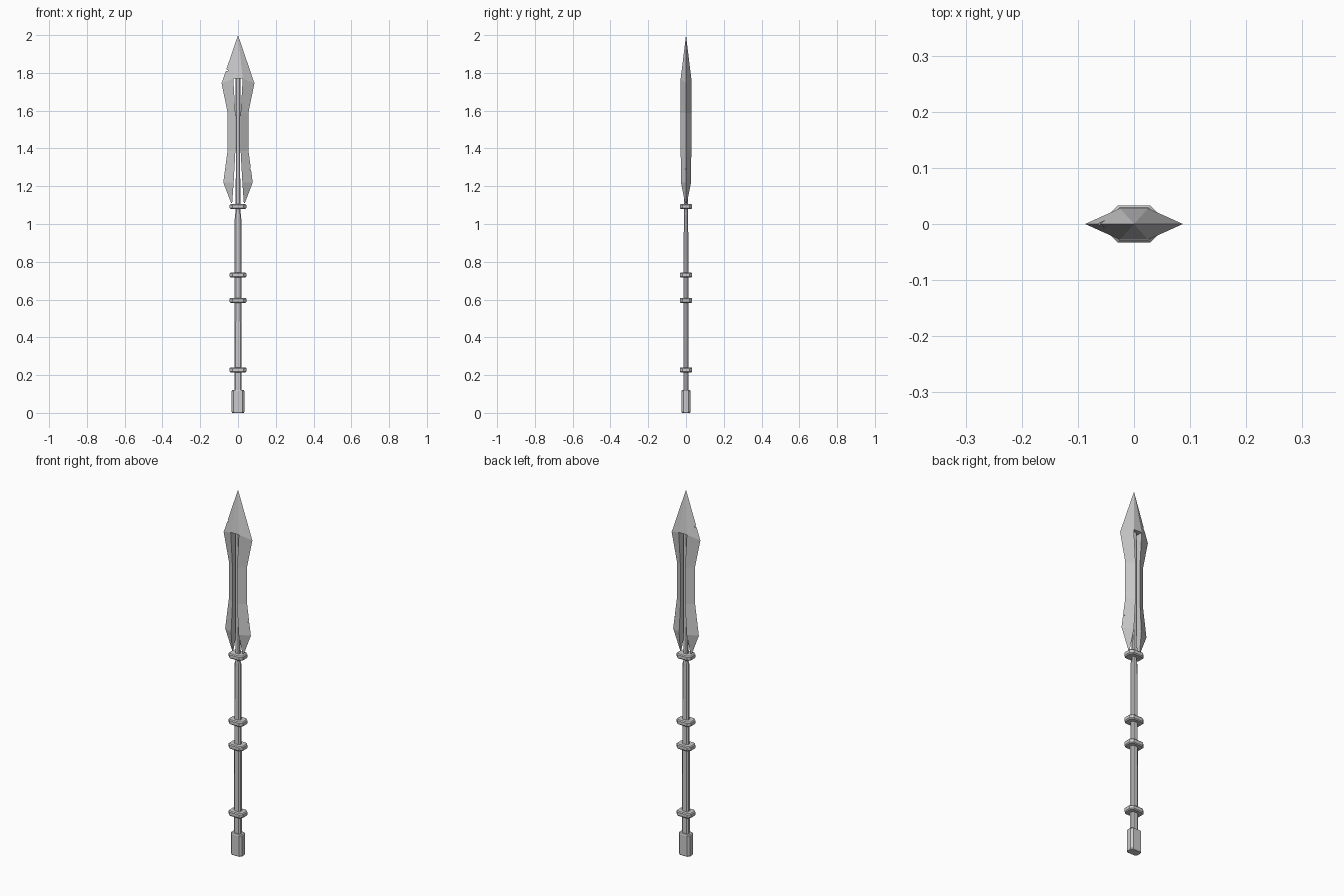
import bpy, bmesh

if "Cube" in bpy.data.objects:
    bpy.data.objects.remove(bpy.data.objects["Cube"])


def make_object(name, bm):
    bmesh.ops.remove_doubles(bm, verts=bm.verts, dist=1e-5)
    bmesh.ops.recalc_face_normals(bm, faces=bm.faces)
    me = bpy.data.meshes.new(name)
    bm.to_mesh(me)
    bm.free()
    ob = bpy.data.objects.new(name, me)
    bpy.context.collection.objects.link(ob)
    return ob


def octagon(x, y, c):
    """Rectangle outline with chamfered corners."""
    return [(x, y - c), (x - c, y), (c - x, y), (-x, y - c),
            (-x, c - y), (c - x, -y), (x - c, -y), (x, c - y)]


def loft(name, levels):
    """Stack chamfered sections: (z, half width, half depth, chamfer)."""
    bm = bmesh.new()
    rings = [[bm.verts.new((px, py, z)) for px, py in octagon(x, y, c)]
             for z, x, y, c in levels]
    for a, b in zip(rings, rings[1:]):
        for i in range(8):
            j = (i + 1) % 8
            bm.faces.new((a[i], a[j], b[j], b[i]))
    bm.faces.new(rings[0])
    bm.faces.new(rings[-1])
    return make_object(name, bm)


# Pommel, shaft and the thin core that runs up inside the blade
loft("pommel", [(0, .031, .021, .010), (.005, .034, .024, .011),
                (.115, .034, .024, .011), (.12, .031, .021, .010)])
loft("shaft", [(.11, .019, .013, .007), (.44, .019, .013, .007),
               (.95, .018, .012, .007), (1.05, .017, .011, .007),
               (1.06, .013, .010, .005)])
loft("blade_core", [(1.05, .013, .010, .005), (1.40, .011, .010, .004),
                    (1.775, .013, .010, .005)])

# Collars
for i, z in enumerate((.228, .596, .730, 1.092)):
    loft(f"collar_{i + 1}", [(z - .013, .039, .029, .013), (z - .008, .044, .033, .015),
                             (z + .008, .044, .033, .015), (z + .013, .039, .029, .013)])

# Blade: two triangular prongs joined by a faceted point
# (outer z, outer x, inner z, inner x, half thickness)
sections = [(1.745, .087, 1.77, .025, .028), (1.59, .055, 1.585, .014, .028),
            (1.39, .055, 1.385, .014, .028), (1.22, .078, 1.22, .023, .027),
            (1.11, .036, 1.11, .031, .005)]
bm = bmesh.new()
tip = bm.verts.new((0, 0, 2))
tops = []
for s in (1, -1):
    rings = [[bm.verts.new((s * xo, 0, zo)), bm.verts.new((s * xi, t, zi)),
              bm.verts.new((s * xi, -t, zi))] for zo, xo, zi, xi, t in sections]
    for a, b in zip(rings, rings[1:]):
        for i in range(3):
            j = (i + 1) % 3
            bm.faces.new((a[i], a[j], b[j], b[i]))
    bm.faces.new(rings[-1])
    out, back, front = rings[0]
    bm.faces.new((out, back, tip))
    bm.faces.new((out, front, tip))
    tops.append((back, front))
(br, fr), (bl, fl) = tops
bm.faces.new((br, bl, tip))
bm.faces.new((fr, fl, tip))
bm.faces.new((br, bl, fl, fr))
blade = make_object("blade", bm)

# Battle nicks cut into the blade edges
for name, s, x, z in (("nick_upper", -1, .052, 1.812), ("nick_lower", 1, .060, 1.29)):
    bm = bmesh.new()
    prof = [(x, z), (x + .04, z - .012), (x + .04, z + .035)]
    a, b = [[bm.verts.new((s * px, y, pz)) for px, pz in prof] for y in (-.05, .05)]
    bm.faces.new(a)
    bm.faces.new(b)
    for i in range(3):
        j = (i + 1) % 3
        bm.faces.new((a[i], a[j], b[j], b[i]))
    cutter = make_object(name, bm)
    cutter.hide_render = True
    cutter.display_type = 'WIRE'
    mod = blade.modifiers.new(name, 'BOOLEAN')
    mod.operation = 'DIFFERENCE'
    mod.solver = 'EXACT'
    mod.object = cutter
